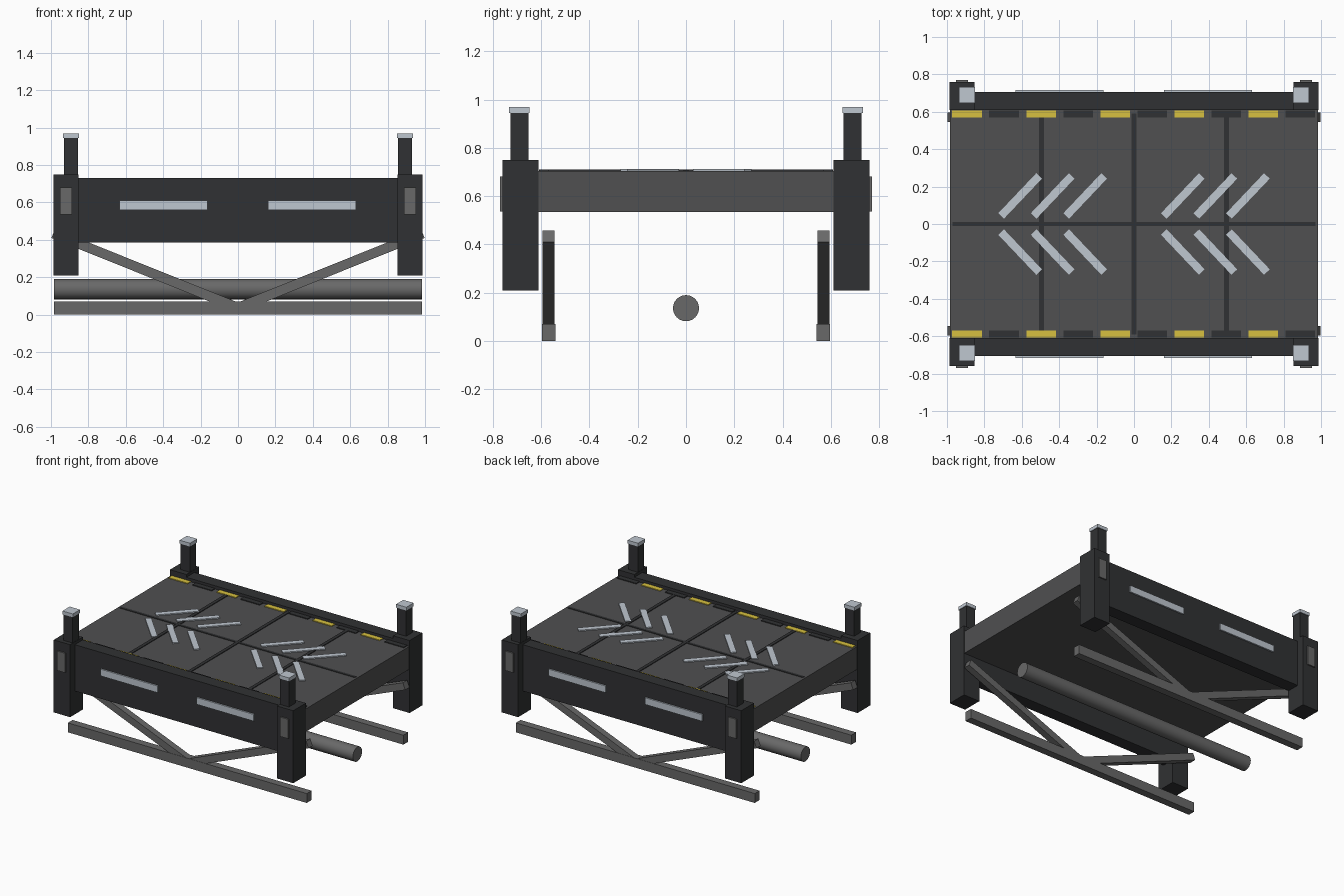
import bpy
from math import radians, atan2, hypot, pi

if "Cube" in bpy.data.objects:
    bpy.data.objects.remove(bpy.data.objects["Cube"])


def mat(name, c):
    m = bpy.data.materials.new(name)
    m.diffuse_color = (*c, 1)
    m.use_nodes = True
    m.node_tree.nodes["Principled BSDF"].inputs["Base Color"].default_value = m.diffuse_color
    return m


DARK = mat("dark_steel", (0.03, 0.031, 0.033))
DECK = mat("deck_grey", (0.08, 0.08, 0.082))
STEEL = mat("mid_grey", (0.14, 0.14, 0.14))
PALE = mat("pale_metal", (0.52, 0.57, 0.63))
YELLOW = mat("warning_yellow", (0.68, 0.53, 0.05))


def box(name, centre, size, material, rot=(0, 0, 0)):
    bpy.ops.mesh.primitive_cube_add(size=1, location=centre, rotation=rot)
    o = bpy.context.object
    o.name = name
    o.scale = size
    bpy.ops.object.transform_apply(location=False, rotation=False, scale=True)
    o.data.materials.append(material)
    return o


# Deck slab with dark seam strips
box("deck", (0, 0, 0.62), (1.97, 1.23, 0.17), DECK)
box("seam_long", (0, 0, 0.705), (1.94, 0.02, 0.008), DARK)
for x in (-0.495, 0, 0.495):
    box("seam_cross", (x, 0, 0.705), (0.025, 1.18, 0.01), DARK)

# Chevron bars on the deck
for group in (-0.435, 0.435):
    for i in (-1, 0, 1):
        for s in (-1, 1):
            box("chevron_bar", (group + i * 0.174, s * 0.15, 0.707),
                (0.295, 0.042, 0.012), PALE, (0, 0, s * radians(46.5)))

for s in (-1, 1):
    # Side beam with two pale strips
    box("side_beam", (0, s * 0.6575, 0.557), (1.74, 0.095, 0.345), DARK)
    for x in (-0.398, 0.396):
        box("side_strip", (x, s * 0.705, 0.585), (0.47, 0.022, 0.05), PALE)

    # Alternating hazard dashes along the deck edge
    for i in range(10):
        box("edge_dash", (-0.893 + i * 0.198, s * 0.589, 0.706),
            (0.158, 0.038, 0.01), DARK if i % 2 else YELLOW)

    # Ground rail
    box("ground_rail", (0, s * 0.569, 0.035), (1.97, 0.056, 0.07), STEEL)

    for e in (-1, 1):
        # Corner post, upper stub, cap and outer plate
        box("corner_post", (e * 0.92, s * 0.685, 0.48), (0.135, 0.15, 0.54), DARK)
        box("post_stub", (e * 0.892, s * 0.69, 0.845), (0.075, 0.075, 0.2), DARK)
        box("post_cap", (e * 0.892, s * 0.69, 0.957), (0.085, 0.085, 0.025), PALE)
        box("post_plate", (e * 0.92, s * 0.755, 0.608), (0.065, 0.03, 0.145), STEEL)

        # Diagonal strut from the rail centre up to the corner
        x1, z0, z1 = 0.988, 0.037, 0.434
        box("diagonal_strut", (e * x1 / 2, s * 0.57, (z0 + z1) / 2),
            (hypot(x1, z1 - z0), 0.05, 0.052), STEEL,
            (0, -e * atan2(z1 - z0, x1), 0))

# Central tube under the deck
bpy.ops.mesh.primitive_cylinder_add(vertices=24, radius=0.054, depth=1.97,
                                    location=(0, 0, 0.136), rotation=(0, pi / 2, 0))
tube = bpy.context.object
tube.name = "centre_tube"
tube.data.materials.append(STEEL)
bpy.ops.object.shade_smooth_by_angle()
